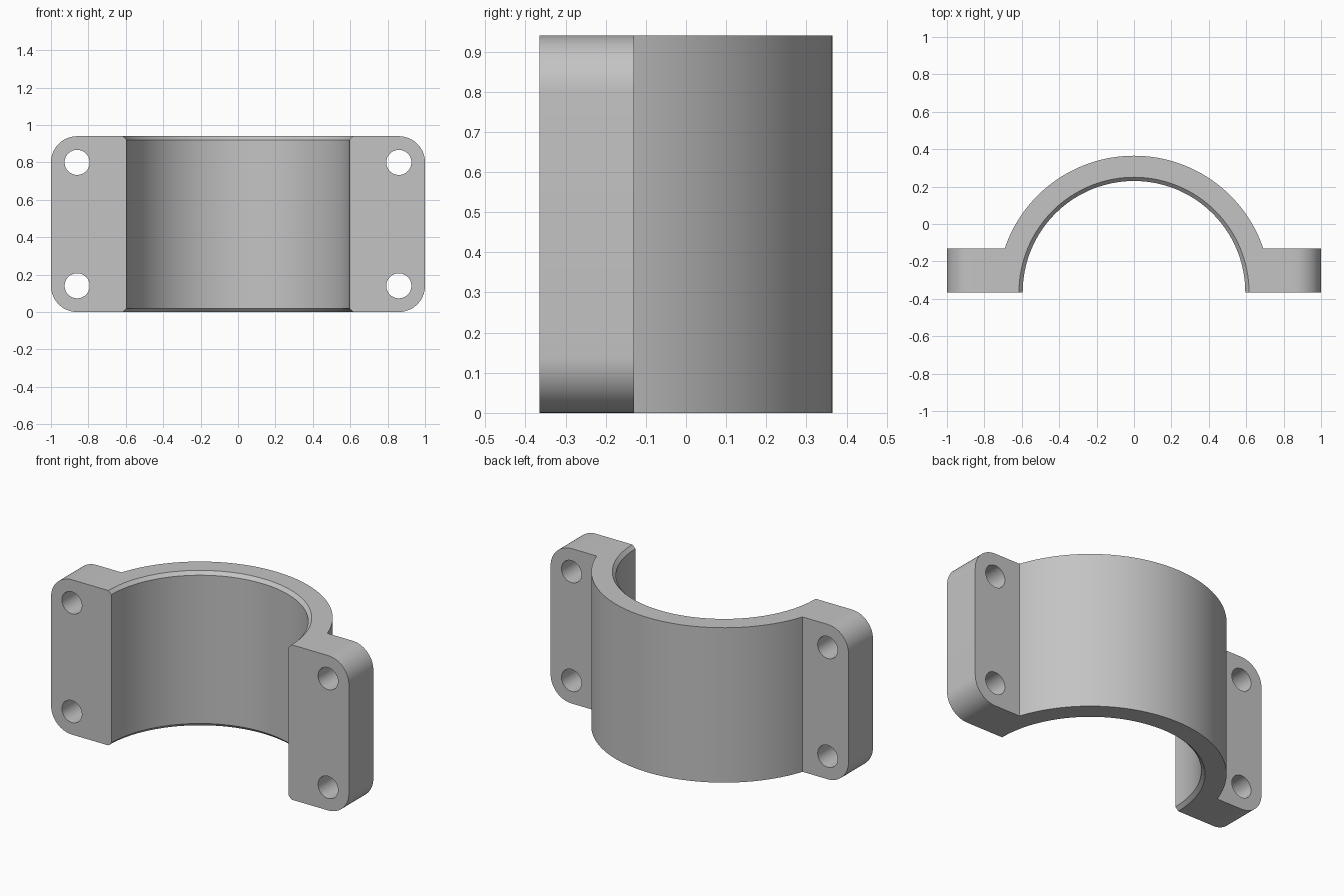
import bpy
import bmesh
import math
from mathutils import Matrix, Vector

HEIGHT = 0.94
BASE_Y, FLANGE_Y = -0.365, -0.13      # mating plane and back of the flanges
OUTER_R, BORE_R, CHAMFER = 0.73, 0.595, 0.02
CORNER_R, HOLE_R = 0.14, 0.067

if "Cube" in bpy.data.objects:
    bpy.data.objects.remove(bpy.data.objects["Cube"], do_unlink=True)

grey = bpy.data.materials.new("plain grey")
grey.use_nodes = True
colour = (0.55, 0.55, 0.55, 1)
grey.diffuse_color = colour
grey.node_tree.nodes["Principled BSDF"].inputs["Base Color"].default_value = colour


def make_object(name, bm):
    bmesh.ops.recalc_face_normals(bm, faces=bm.faces)
    mesh = bpy.data.meshes.new(name)
    bm.to_mesh(mesh)
    bm.free()
    mesh.materials.append(grey)
    obj = bpy.data.objects.new(name, mesh)
    bpy.context.collection.objects.link(obj)
    return obj


def cut(target, cutter):
    cutter.hide_render = True
    mod = target.modifiers.new("cut", 'BOOLEAN')
    mod.operation, mod.solver, mod.object = 'DIFFERENCE', 'EXACT', cutter
    bpy.context.view_layer.objects.active = target
    bpy.ops.object.modifier_apply(modifier=mod.name)
    bpy.data.objects.remove(cutter, do_unlink=True)


# Body: arch with two flanges, extruded upwards
start = math.asin((FLANGE_Y - BASE_Y) / OUTER_R)
steps = 72
outline = [(-1, FLANGE_Y), (-1, BASE_Y), (1, BASE_Y), (1, FLANGE_Y)]
for i in range(steps + 1):
    a = start + (math.pi - 2 * start) * i / steps
    outline.append((OUTER_R * math.cos(a), BASE_Y + OUTER_R * math.sin(a)))
bm = bmesh.new()
base = bm.faces.new([bm.verts.new((x, y, 0)) for x, y in outline])
top = bmesh.ops.extrude_face_region(bm, geom=[base])["geom"]
bmesh.ops.translate(bm, vec=(0, 0, HEIGHT),
                    verts=[v for v in top if isinstance(v, bmesh.types.BMVert)])

# Rounded flange corners
corners = [e for e in bm.edges
           if all(abs(v.co.x) > 0.99 for v in e.verts)
           and abs(e.verts[0].co.z - e.verts[1].co.z) < 0.01
           and abs(e.verts[0].co.y - e.verts[1].co.y) > 0.1]
bmesh.ops.bevel(bm, geom=corners, offset=CORNER_R, segments=14,
                profile=0.5, affect='EDGES', clamp_overlap=False)
body = make_object("clamp_half", bm)

# Bore with a chamfer at each end, turned about the mating plane
bm = bmesh.new()
over = 0.05
wide = BORE_R + CHAMFER + over
profile = [(0, -over), (wide, -over), (BORE_R, CHAMFER),
           (BORE_R, HEIGHT - CHAMFER), (wide, HEIGHT + over), (0, HEIGHT + over)]
verts = [bm.verts.new((r, BASE_Y, z)) for r, z in profile]
edges = [bm.edges.new(pair) for pair in zip(verts, verts[1:])]
bmesh.ops.spin(bm, geom=verts + edges, cent=(0, BASE_Y, 0), axis=(0, 0, 1),
               angle=math.tau, steps=128)
bmesh.ops.remove_doubles(bm, verts=bm.verts, dist=0.0001)
cut(body, make_object("bore_cutter", bm))

# Four bolt holes through the flanges
bm = bmesh.new()
for x in (-0.86, 0.86):
    for z in (CORNER_R, HEIGHT - CORNER_R):
        place = Matrix.Translation(Vector((x, -0.25, z))) @ Matrix.Rotation(math.pi / 2, 4, 'X')
        bmesh.ops.create_cone(bm, cap_ends=True, segments=40, radius1=HOLE_R,
                              radius2=HOLE_R, depth=0.6, matrix=place)
cut(body, make_object("bolt_hole_cutter", bm))

# Smooth curves, sharp edges
bpy.ops.object.select_all(action='DESELECT')
body.select_set(True)
bpy.context.view_layer.objects.active = body
bpy.ops.object.shade_smooth_by_angle(angle=math.radians(25))
